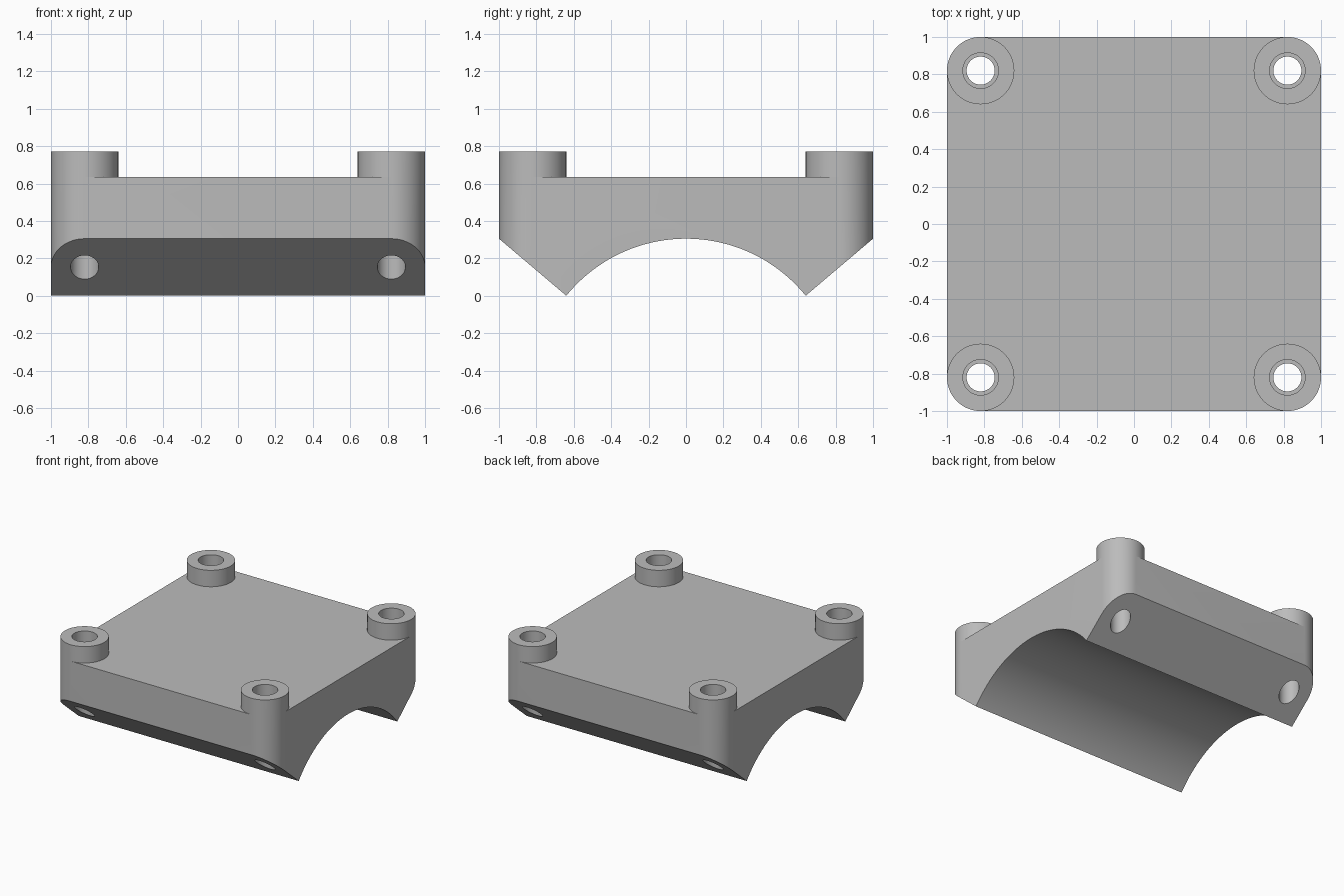
import bpy, bmesh
from math import sin, cos, pi, radians, hypot, atan2
from mathutils import Matrix

cube = bpy.data.objects.get("Cube")
if cube:
    bpy.data.objects.remove(cube, do_unlink=True)

# Main dimensions
HALF, DECK, TOP = 1.0, 0.635, 0.77
POST, POST_R = 0.82, 0.18
FOOT, ARCH, SHOULDER = 0.64, 0.305, 0.305
ARCH_R = (FOOT**2 + ARCH**2) / (2 * ARCH)
ARCH_Z = ARCH - ARCH_R
BORE_R, POCKET_R, POCKET_DEPTH = 0.075, 0.095, 0.3
SEG = 16

grey = bpy.data.materials.new("light_grey")
grey.use_nodes = True
grey.diffuse_color = (0.5, 0.5, 0.5, 1)
grey.node_tree.nodes["Principled BSDF"].inputs["Base Color"].default_value = (0.5, 0.5, 0.5, 1)

ALONG_X = Matrix(((0, 0, 1), (1, 0, 0), (0, 1, 0))).to_4x4()


def arc(cx, cy, r, a0, a1, n):
    """Points on an arc, angles in degrees."""
    angles = [radians(a0 + (a1 - a0) * i / n) for i in range(n + 1)]
    return [(cx + r * cos(a), cy + r * sin(a)) for a in angles]


def prism(name, outline, low, high, turn=None):
    """Extrude a 2D outline from low to high, along z or turned along x."""
    bm = bmesh.new()
    face = bm.faces.new([bm.verts.new((x, y, low)) for x, y in outline])
    new = bmesh.ops.extrude_face_region(bm, geom=[face])["geom"]
    verts = [v for v in new if isinstance(v, bmesh.types.BMVert)]
    bmesh.ops.translate(bm, verts=verts, vec=(0, 0, high - low))
    if turn:
        bm.transform(turn)
    bmesh.ops.recalc_face_normals(bm, faces=bm.faces)
    mesh = bpy.data.meshes.new(name)
    bm.to_mesh(mesh)
    bm.free()
    mesh.materials.append(grey)
    obj = bpy.data.objects.new(name, mesh)
    bpy.context.collection.objects.link(obj)
    return obj


def combine(target, tool, operation):
    """Apply a boolean and discard the tool."""
    tool.hide_render = True
    mod = target.modifiers.new(tool.name, "BOOLEAN")
    mod.operation, mod.object, mod.solver = operation, tool, "EXACT"
    bpy.context.view_layer.objects.active = target
    bpy.ops.object.modifier_apply(modifier=mod.name)
    bpy.data.objects.remove(tool, do_unlink=True)


# Rounded block at full post height
corners = [(1, 1), (-1, 1), (-1, -1), (1, -1)]
outline, deck = [], []
for i, (sx, sy) in enumerate(corners):
    a = 90 * i
    outline += arc(sx * POST, sy * POST, POST_R, a, a + 90, SEG)
    # Deck cutter outline runs round the inner side of each post
    start, end = radians(a), radians(a + 90)
    cx, cy = sx * POST, sy * POST
    deck.append((cx + 0.3 * cos(start), cy + 0.3 * sin(start)))
    deck += arc(cx, cy, POST_R, a, a - 270, SEG * 3)
    deck.append((cx + 0.3 * cos(end), cy + 0.3 * sin(end)))
body = prism("saddle_mount", outline, 0, TOP)

# Side profile: sloped flanks and arched underside
half_angle = 180 / pi * atan2(FOOT, -ARCH_Z)
profile = arc(0, ARCH_Z, ARCH_R, 90 - half_angle, 90 + half_angle, 64)
profile += [(-HALF, SHOULDER), (-1.1, SHOULDER + 0.085), (-1.1, 1), (1.1, 1),
            (1.1, SHOULDER + 0.085), (HALF, SHOULDER)]
combine(body, prism("side_profile", profile, -1.2, 1.2, ALONG_X), "INTERSECT")

# Sunken deck leaves four round posts
combine(body, prism("deck_cutter", deck, DECK, 1), "DIFFERENCE")

# Stepped screw holes
for sx, sy in corners:
    for name, r, low in (("bore", BORE_R, -0.2), ("pocket", POCKET_R, TOP - POCKET_DEPTH)):
        circle = arc(sx * POST, sy * POST, r, 0, 360, 48)[:-1]
        combine(body, prism(name, circle, low, 1), "DIFFERENCE")

# Curved strap channels concentric with the arch
inner = hypot(0.70, 0.05 - ARCH_Z)
outer = hypot(0.746, 0.09 - ARCH_Z)
band = arc(0, ARCH_Z, inner, 15, 165, 80) + arc(0, ARCH_Z, outer, 165, 15, 80)
for side in (-1, 1):
    x = 0.5 * side
    combine(body, prism("strap_channel", band, x - 0.165, x + 0.165, ALONG_X), "DIFFERENCE")

# Smooth curved walls, crisp edges
bpy.ops.object.select_all(action="DESELECT")
body.select_set(True)
bpy.context.view_layer.objects.active = body
bpy.ops.object.shade_smooth_by_angle(angle=radians(30))
